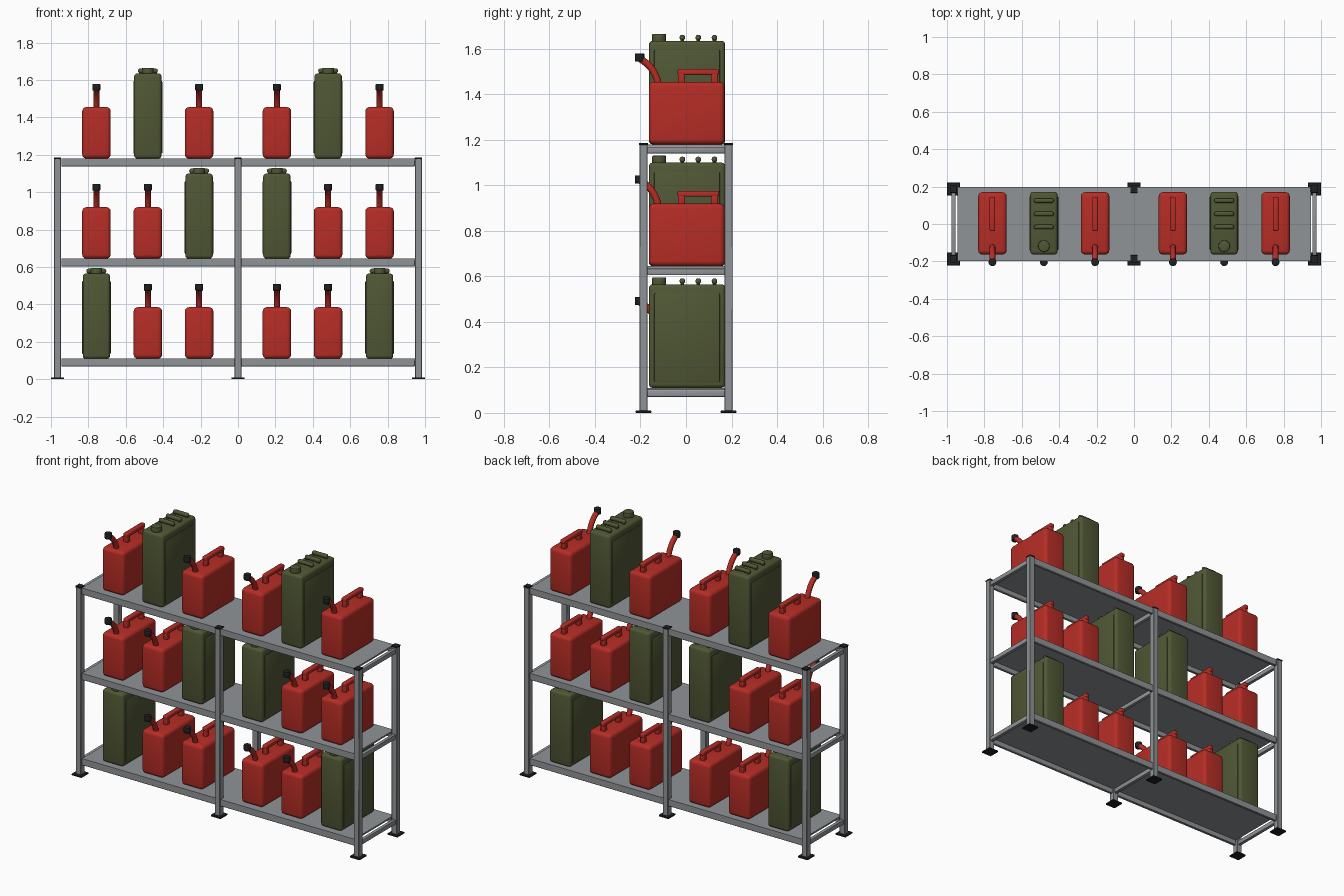
import bpy
import bmesh
from mathutils import Matrix, Vector

cube = bpy.data.objects.get("Cube")
if cube:
    bpy.data.objects.remove(cube, do_unlink=True)


def material(name, color):
    m = bpy.data.materials.new(name)
    m.use_nodes = True
    m.diffuse_color = (*color, 1)
    m.node_tree.nodes["Principled BSDF"].inputs["Base Color"].default_value = (*color, 1)
    return m


STEEL = material("steel grey", (0.28, 0.295, 0.305))
BLACK = material("black plastic", (0.014, 0.015, 0.016))
RED = material("can red", (0.47, 0.026, 0.019))
GREEN = material("olive green", (0.08, 0.095, 0.035))


def smooth(obj):
    bpy.ops.object.select_all(action='DESELECT')
    obj.select_set(True)
    bpy.context.view_layer.objects.active = obj
    bpy.ops.object.shade_smooth_by_angle(angle=0.7)


def finish(name, bm, mat):
    bmesh.ops.recalc_face_normals(bm, faces=bm.faces)
    mesh = bpy.data.meshes.new(name)
    bm.to_mesh(mesh)
    bm.free()
    mesh.materials.append(mat)
    obj = bpy.data.objects.new(name, mesh)
    bpy.context.collection.objects.link(obj)
    smooth(obj)
    return obj


def add_box(bm, lo, hi, round_by=0.0, segments=3):
    lo, hi = Vector(lo), Vector(hi)
    matrix = Matrix.Translation((lo + hi) / 2) @ Matrix.Diagonal((*(hi - lo), 1))
    verts = bmesh.ops.create_cube(bm, size=1, matrix=matrix)["verts"]
    if round_by:
        edges = list({e for v in verts for e in v.link_edges})
        bmesh.ops.bevel(bm, geom=edges, offset=round_by, segments=segments,
                        profile=0.5, affect='EDGES')


def box(name, lo, hi, mat, round_by=0.0, segments=3):
    bm = bmesh.new()
    add_box(bm, lo, hi, round_by, segments)
    return finish(name, bm, mat)


def cylinder(name, center, radius, height, mat, round_by=0.004, sides=20):
    bm = bmesh.new()
    bmesh.ops.create_cone(bm, cap_ends=True, segments=sides, radius1=radius,
                          radius2=radius, depth=height,
                          matrix=Matrix.Translation(center))
    rims = [e for e in bm.edges if abs(e.verts[0].co.z - e.verts[1].co.z) < 1e-5]
    bmesh.ops.bevel(bm, geom=rims, offset=round_by, segments=2, profile=0.5,
                    affect='EDGES')
    return finish(name, bm, mat)


def tube(name, points, radius, mat):
    curve = bpy.data.curves.new(name, 'CURVE')
    curve.dimensions = '3D'
    curve.bevel_depth = radius
    curve.bevel_resolution = 3
    curve.use_fill_caps = True
    spline = curve.splines.new('BEZIER')
    spline.bezier_points.add(len(points) - 1)
    for p, co in zip(spline.bezier_points, points):
        p.co = co
        p.handle_left_type = p.handle_right_type = 'AUTO'
    curve.materials.append(mat)
    obj = bpy.data.objects.new(name, curve)
    bpy.context.collection.objects.link(obj)
    bpy.ops.object.select_all(action='DESELECT')
    obj.select_set(True)
    bpy.context.view_layer.objects.active = obj
    bpy.ops.object.convert(target='MESH')
    smooth(obj)
    return obj


# Rack posts with feet and top caps
TOP, POST_Y, END_X = 1.18, 0.187, 0.965
for x in (-END_X, 0, END_X):
    for y in (-POST_Y, POST_Y):
        for name, half, z0, z1, mat in (("post", 0.018, 0.005, TOP, STEEL),
                                        ("foot", 0.035, 0, 0.01, BLACK),
                                        ("post_cap", 0.02, TOP - 0.003, TOP + 0.006, BLACK)):
            box(name, (x - half, y - half, z0), (x + half, y + half, z1), mat, 0.002, 1)

# Shelves: thin panel, front and back lips, cross rails
SHELVES = (0.11, 0.645, TOP)
for z in SHELVES:
    box("shelf_panel", (-0.945, -0.197, z - 0.01), (0.945, 0.197, z), STEEL)
    for s in (-1, 1):
        ys = sorted((s * 0.197, s * 0.18))
        box("shelf_lip", (-0.945, ys[0], z - 0.042), (0.945, ys[1], z - 0.001),
            STEEL, 0.002, 1)
    for x in (-END_X, 0, END_X):
        box("cross_rail", (x - 0.011, -0.18, z - 0.04), (x + 0.011, 0.18, z - 0.011),
            STEEL, 0.004, 2)


# Fuel can: body, carry handle, curved spout with cap
def fuel_can():
    body = box("fuel_can_body", (-0.076, -0.163, 0), (0.076, 0.17, 0.275), RED, 0.022, 4)
    bm = bmesh.new()
    add_box(bm, (-0.015, -0.037, 0.305), (0.015, 0.145, 0.331), 0.007)
    for y in (-0.02, 0.125):
        add_box(bm, (-0.014, y - 0.016, 0.265), (0.014, y + 0.016, 0.315), 0.006)
    handle = finish("fuel_can_handle", bm, RED)
    spout = tube("fuel_can_spout", [(0, -0.118, 0.25), (0, -0.133, 0.3),
                                    (0, -0.16, 0.343), (0, -0.203, 0.378)], 0.016, RED)
    cap = cylinder("fuel_can_cap", (0, -0.204, 0.381), 0.021, 0.036, BLACK)
    return [body, handle, spout, cap]


# Jerry can: body, raised side panels, three grips, filler cap
def jerry_can():
    body = box("jerry_can_body", (-0.073, -0.163, 0), (0.073, 0.172, 0.455), GREEN, 0.016)
    panels = box("jerry_can_side_panels", (-0.077, -0.14, 0.025), (0.077, 0.149, 0.415),
                 GREEN, 0.005, 2)
    bm = bmesh.new()
    for y in (-0.016, 0.054, 0.125):
        add_box(bm, (-0.053, y - 0.012, 0.457), (0.053, y + 0.012, 0.481), 0.01)
        for x in (-0.04, 0.04):
            add_box(bm, (x - 0.008, y - 0.008, 0.445), (x + 0.008, y + 0.008, 0.47))
    grips = finish("jerry_can_grips", bm, GREEN)
    cap = cylinder("jerry_can_cap", (0, -0.118, 0.465), 0.031, 0.04, GREEN)
    return [body, panels, grips, cap]


# Mirrored layout from the outside of each shelf inward
COLUMNS = (0.757, 0.482, 0.208)
ROWS = ("JFF", "FFJ", "FJF")
slots = {"F": [], "J": []}
for z, row in zip(SHELVES, ROWS):
    for x, kind in zip(COLUMNS, row):
        slots[kind] += [(-x, 0, z), (x, 0, z)]

for kind, build in (("F", fuel_can), ("J", jerry_can)):
    for part in build():
        for i, place in enumerate(slots[kind]):
            obj = part
            if i:
                obj = part.copy()
                bpy.context.collection.objects.link(obj)
            obj.location = place
